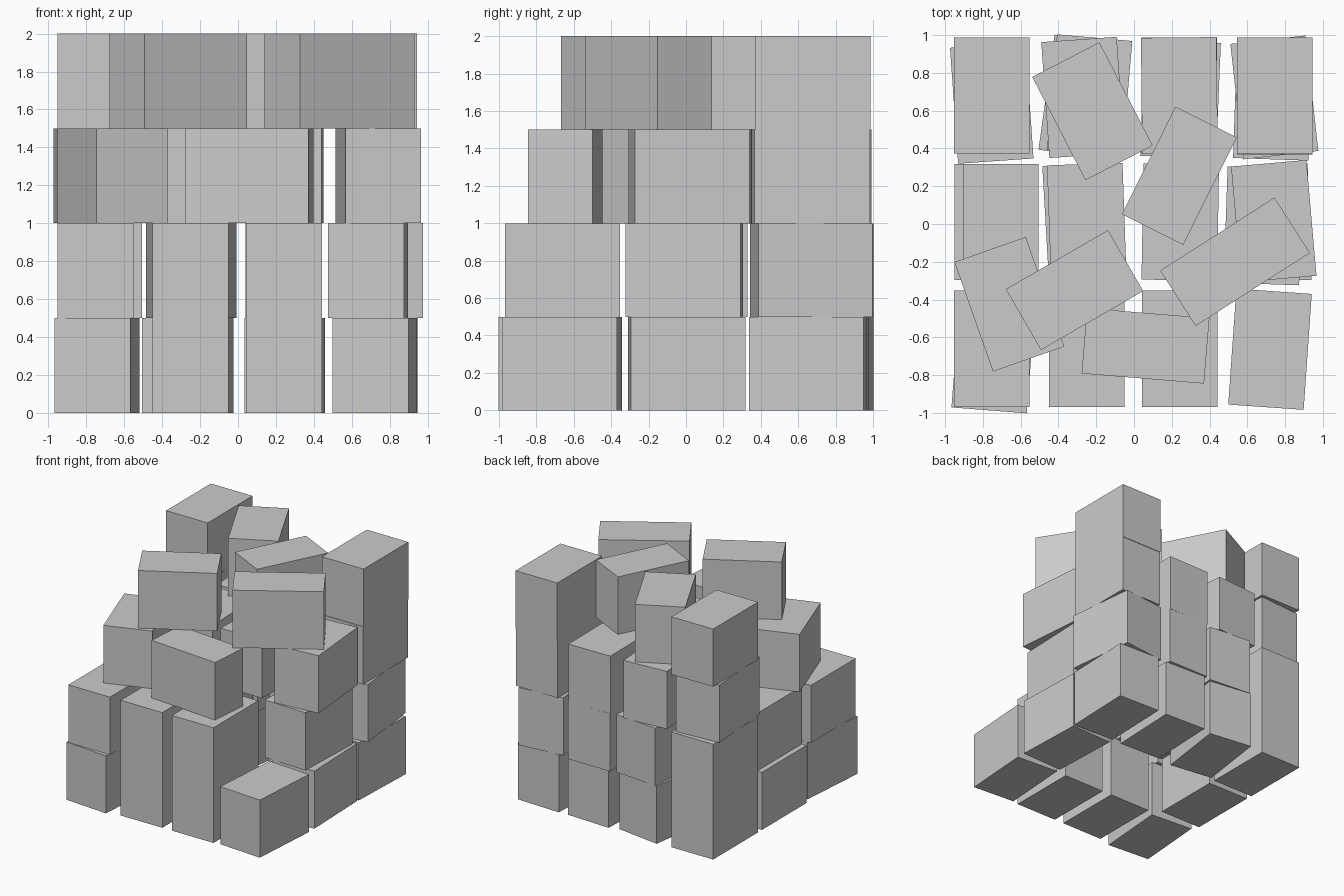
import bpy
import bmesh
from math import radians
from mathutils import Matrix

if "Cube" in bpy.data.objects:
    bpy.data.objects.remove(bpy.data.objects["Cube"], do_unlink=True)

WIDTH, DEPTH, HEIGHT = 0.4, 0.615, 0.5

grey = bpy.data.materials.new("plain_grey")
grey.use_nodes = True
colour = (0.6, 0.6, 0.6, 1)
grey.diffuse_color = colour
grey.node_tree.nodes["Principled BSDF"].inputs["Base Color"].default_value = colour


def block(name, level, x, y, turn=0, width=WIDTH, depth=DEPTH):
    """One flat-faced block on the given level, turned about its upright axis."""
    bm = bmesh.new()
    bmesh.ops.create_cube(bm, size=1, matrix=Matrix.Diagonal((width, depth, HEIGHT, 1)))
    mesh = bpy.data.meshes.new(name)
    bm.to_mesh(mesh)
    bm.free()
    mesh.materials.append(grey)
    obj = bpy.data.objects.new(name, mesh)
    obj.location = (x, y, (level + 0.5) * HEIGHT)
    obj.rotation_euler.z = radians(turn)
    bpy.context.collection.objects.link(obj)


def column(name, *places, start=0):
    """Stack of blocks, each place being x, y and turn, from the lowest level up."""
    for level, place in enumerate(places, start):
        block(f"{name}_block_{level + 1}", level, *place)


# Front row of columns
column("front_far_right", (-.743, -.68, -4.5), (-.752, -.66))
column("front_right", (-.25, -.66), (-.25, -.66))
column("front_left", (.242, -.66), (.242, -.66))
column("front_far_left", (.72, -.663, -4))

# Middle row of columns, hollow low down at the core
column("middle_far_right", (-.75, .01), (-.705, .01))
column("middle_right", (-.268, .01, 3.3), (-.25, .01, 2), start=1)
column("middle_left", (.245, .01, -1), start=2)
column("middle_far_left", (.73, .005, 2), (.685, -.01, -2), (.74, .015, 5))

# Back row of columns
column("back_far_right", (-.752, .68), (-.752, .68), (-.753, .64, 4), (-.752, .68))
column("back_right", (-.265, .67, -8), (-.235, .68, -5), (-.27, .67, 4))
column("back_left", (.247, .66, -2.4), (.24, .68), (.24, .68, .6))
column("back_far_left", (.735, .65, -2), (.743, .67, 6.4), (.745, .675), (.745, .68))

# Loose blocks lying askew on the stack
block("loose_front_right", 2, -.66, -.425, 19.4)
block("loose_front", 2, .061, -.645, -4.7, .65, .347)
block("loose_top_front_right", 3, -.315, -.35, 30, .625, .372)
block("loose_top_left", 3, .535, -.2, 32.6, .718, .348)
block("loose_top_back_right", 3, -.22, .597, 27.3)
block("loose_top_back_left", 3, .24, .255, -26.5, .363, .636)
